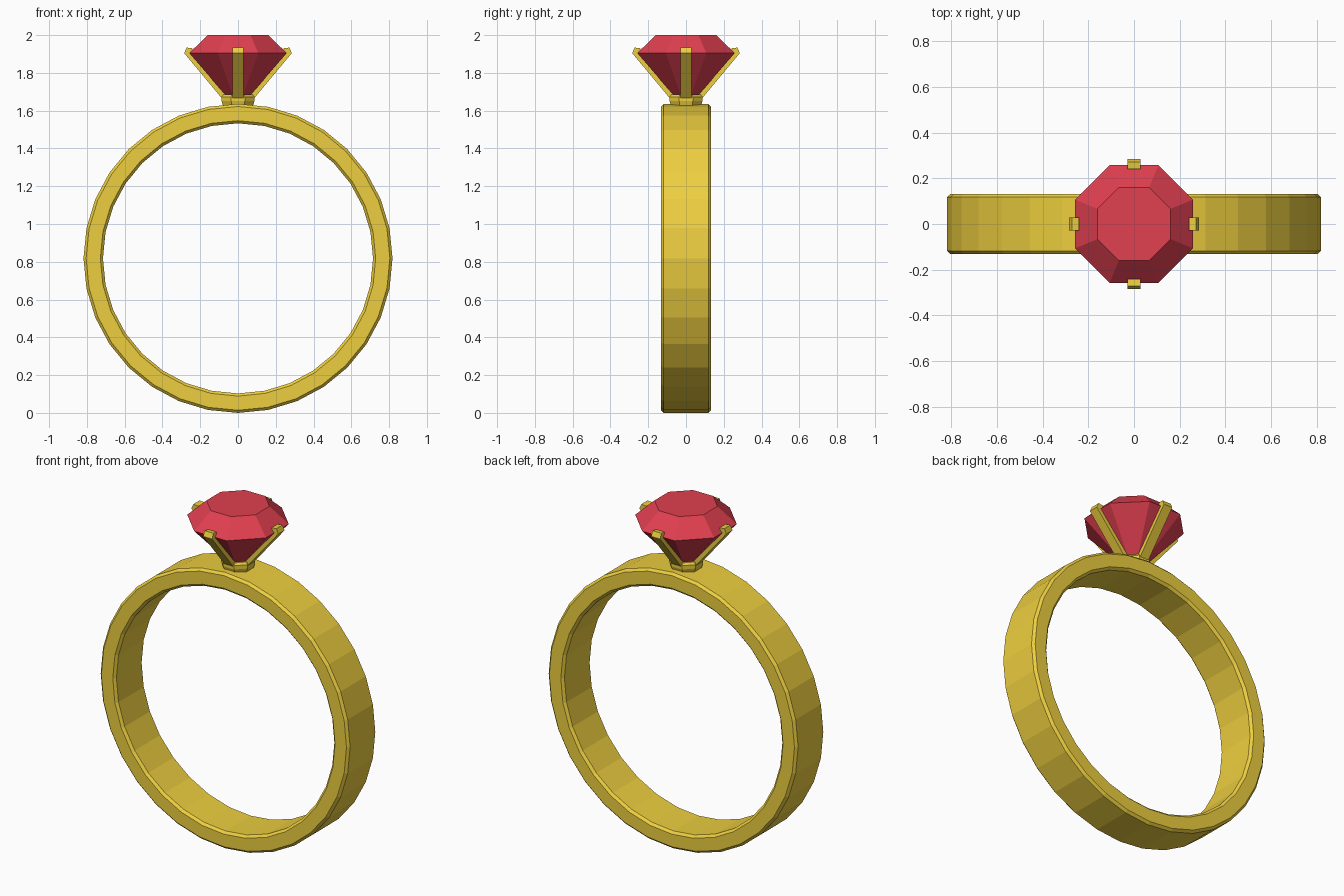
import bpy, bmesh
from math import cos, sin, pi

if "Cube" in bpy.data.objects:
    bpy.data.objects.remove(bpy.data.objects["Cube"])


def material(name, color):
    m = bpy.data.materials.new(name)
    m.diffuse_color = color
    m.use_nodes = True
    m.node_tree.nodes["Principled BSDF"].inputs["Base Color"].default_value = m.diffuse_color
    return m


gold = material("gold", (0.85, 0.62, 0.05, 1))
ruby = material("ruby", (0.75, 0.05, 0.08, 1))


def make(name, verts, faces, mat):
    me = bpy.data.meshes.new(name)
    me.from_pydata(verts, [], faces)
    bm = bmesh.new()
    bm.from_mesh(me)
    bmesh.ops.recalc_face_normals(bm, faces=bm.faces)
    bm.to_mesh(me)
    bm.free()
    me.materials.append(mat)
    ob = bpy.data.objects.new(name, me)
    bpy.context.collection.objects.link(ob)
    return ob


def loft(name, profile, n, mat, phase):
    """Stack n-sided rings (radius, z), capped at both ends."""
    verts = [(r * cos(phase + 2 * pi * i / n), r * sin(phase + 2 * pi * i / n), z)
             for r, z in profile for i in range(n)]
    faces = [(k * n + i, k * n + (i + 1) % n, (k + 1) * n + (i + 1) % n, (k + 1) * n + i)
             for k in range(len(profile) - 1) for i in range(n)]
    last = (len(profile) - 1) * n
    faces += [tuple(range(n)), tuple(range(last, last + n))]
    return make(name, verts, faces, mat)


# Band: chamfered rectangular section swept around the y axis
N, RO, RI, W, B, ZC = 32, 0.818, 0.715, 0.132, 0.014, 0.818
section = [(RO, -W + B), (RO, W - B), (RO - B, W), (RI + B, W),
           (RI, W - B), (RI, -W + B), (RI + B, -W), (RO - B, -W)]
S = len(section)
verts = [(r * sin(2 * pi * i / N), y, ZC + r * cos(2 * pi * i / N))
         for i in range(N) for r, y in section]
faces = [(i * S + j, i * S + (j + 1) % S,
          (i + 1) % N * S + (j + 1) % S, (i + 1) % N * S + j)
         for i in range(N) for j in range(S)]
make("band", verts, faces, gold)

# Seat: small chamfered octagonal collar under the stone
loft("seat", [(0.084, 1.62), (0.094, 1.65), (0.094, 1.673), (0.084, 1.685)], 8, gold, pi / 8)

# Stone: faceted octagonal cut, point hidden in the seat
c = 1 / cos(pi / 8)
loft("gemstone", [(0.004, 1.61), (0.258 * c, 1.905), (0.16 * c, 2.0)], 8, ruby, pi / 8)

# Prongs: slanted claws with a bent tip, one on each side
claw = [(0.05, 1.665), (0.085, 1.665), (0.285, 1.905), (0.272, 1.934),
        (0.24, 1.93), (0.25, 1.9)]
P, HW = len(claw), 0.029
for k, side in enumerate(("right", "back", "left", "front")):
    ca, sa = round(cos(k * pi / 2)), round(sin(k * pi / 2))
    verts = [(x * ca - y * sa, x * sa + y * ca, z) for y in (-HW, HW) for x, z in claw]
    faces = [(j, (j + 1) % P, P + (j + 1) % P, P + j) for j in range(P)]
    faces += [tuple(range(P)), tuple(range(P, 2 * P))]
    make("prong_" + side, verts, faces, gold)
